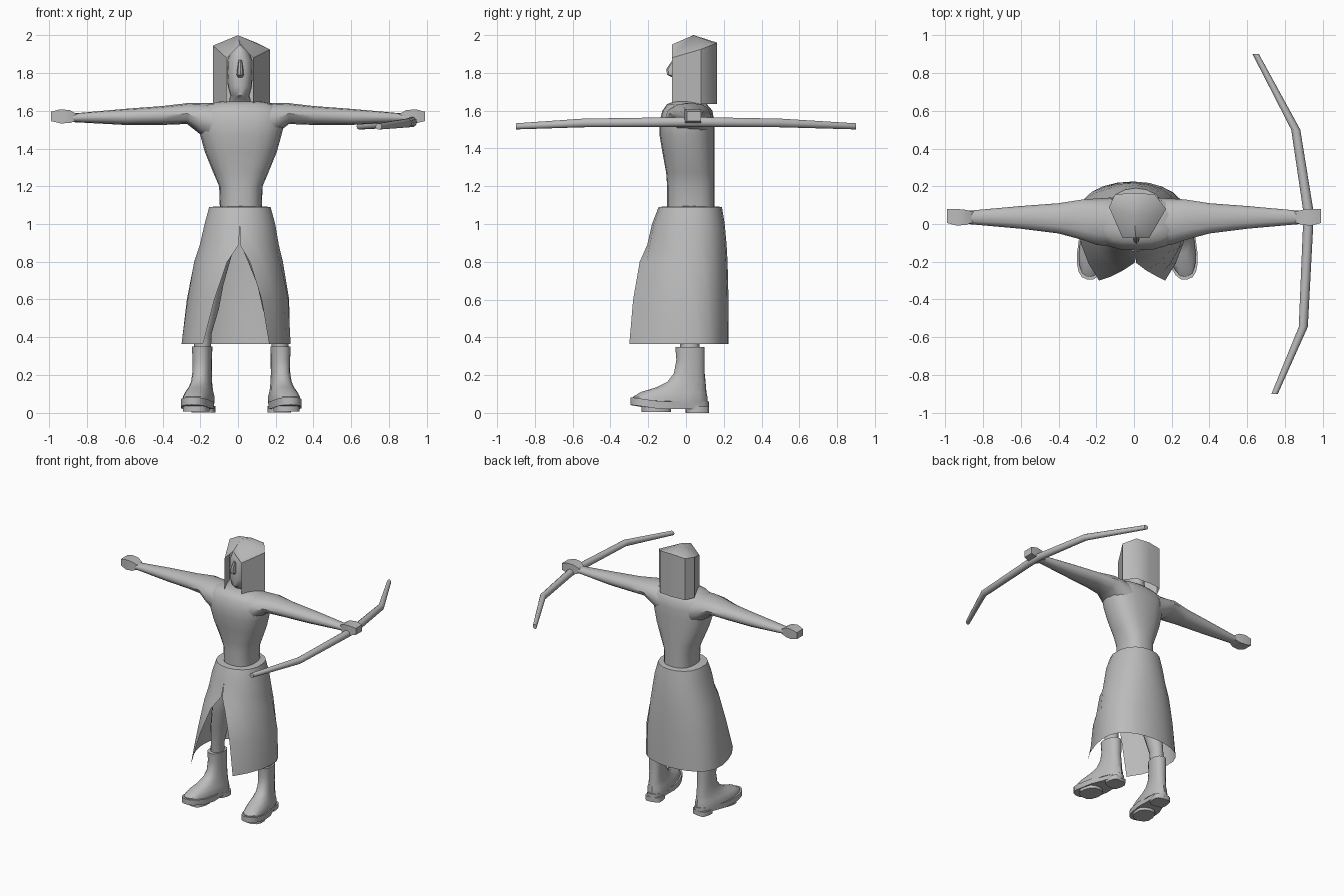
import bpy, bmesh
from math import sin, cos, asin, pi, radians
from mathutils import Vector, Matrix

cube = bpy.data.objects.get("Cube")
if cube:
    bpy.data.objects.remove(cube, do_unlink=True)

grey = bpy.data.materials.new("plain grey")
grey.use_nodes = True
grey.diffuse_color = (0.5, 0.5, 0.5, 1)
for node in grey.node_tree.nodes:
    if node.type == 'BSDF_PRINCIPLED':
        node.inputs["Base Color"].default_value = (0.5, 0.5, 0.5, 1)


def build(name, verts, faces, sharp=40):
    """Make an object, smooth except along edges steeper than the sharp angle."""
    bm = bmesh.new()
    vs = [bm.verts.new(v) for v in verts]
    for f in faces:
        bm.faces.new([vs[i] for i in f])
    bmesh.ops.remove_doubles(bm, verts=bm.verts, dist=0.0005)
    bmesh.ops.recalc_face_normals(bm, faces=bm.faces)
    for f in bm.faces:
        f.smooth = True
    for e in bm.edges:
        e.smooth = len(e.link_faces) == 2 and e.calc_face_angle(0) < radians(sharp)
    mesh = bpy.data.meshes.new(name)
    bm.to_mesh(mesh)
    bm.free()
    mesh.materials.append(grey)
    obj = bpy.data.objects.new(name, mesh)
    bpy.context.collection.objects.link(obj)
    return obj


def power(v, p):
    return (1 if v > 0 else -1) * abs(v) ** p


def ring(c, u, v, n=12, p=1.0, phase=0.0):
    """Superellipse around c spanned by u and v; p=0 with four points is a box."""
    angles = [phase + 2 * pi * i / n for i in range(n)]
    return [Vector(c) + Vector(u) * power(cos(a), p) + Vector(v) * power(sin(a), p)
            for a in angles]


def loft(name, rings, closed=True, sharp=40):
    n = len(rings[0])
    verts = [v for r in rings for v in r]
    faces = []
    for k in range(len(rings) - 1):
        for i in range(n if closed else n - 1):
            j = (i + 1) % n
            faces.append((k * n + i, k * n + j, (k + 1) * n + j, (k + 1) * n + i))
    if closed:
        faces.append(tuple(range(n)))
        faces.append(tuple(range(len(verts) - n, len(verts))))
    return build(name, verts, faces, sharp)


def level(z, x, hw, y0, y1, n=20, p=0.8):
    """Horizontal ring from its half width and front and back limits."""
    return ring((x, (y0 + y1) / 2, z), (hw, 0, 0), (0, (y1 - y0) / 2, 0), n, p)


def across(x, z0, z1, y0, y1, n=12, p=0.9, phase=0.0):
    """Upright ring facing along x."""
    return ring((x, (y0 + y1) / 2, (z0 + z1) / 2), (0, (y1 - y0) / 2, 0),
                (0, 0, (z1 - z0) / 2), n, p, phase)


# Torso, narrow at the waist and wide at the shoulders
loft("torso", [level(z, 0.015, hw, y0, y1) for z, hw, y0, y1 in (
    (1.05, .11, -.10, .15), (1.2, .115, -.10, .15), (1.27, .145, -.105, .15),
    (1.38, .19, -.125, .15), (1.47, .215, -.14, .15), (1.54, .232, -.14, .15),
    (1.6, .225, -.125, .14), (1.635, .18, -.1, .11), (1.65, .1, -.06, .08))])

for s, side in ((1, "left"), (-1, "right")):
    # Arms taper from the shoulder to the wrist
    loft(side + "_arm", [across(s * x, *r) for x, *r in (
        (.12, 1.42, 1.64, -.12, .14), (.2, 1.475, 1.642, -.11, .135),
        (.27, 1.53, 1.64, -.085, .13), (.4, 1.525, 1.625, -.05, .11),
        (.6, 1.525, 1.61, -.025, .095), (.88, 1.54, 1.585, 0, .07))])
    # Closed hands
    loft(side + "_hand", [across(s * x, *r, n=4, p=0, phase=pi / 4) for x, *r in (
        (.85, 1.55, 1.58, .01, .065), (.89, 1.535, 1.603, -.005, .075),
        (.94, 1.533, 1.608, -.008, .08), (.99, 1.545, 1.595, .005, .08))], sharp=25)

    # Legs under the skirt
    foot_x = 0.225 if s > 0 else -0.19
    loft(side + "_leg", [level(z, x, hw, y0, y1, 12, 1) for z, x, hw, y0, y1 in (
        (.3, foot_x, .045, -.03, .07), (.42, foot_x * .97, .045, -.035, .075),
        (.55, foot_x * .85, .06, -.06, .08), (.68, foot_x * .72, .06, -.08, .06),
        (.88, s * .1, .08, -.11, .08), (1.04, s * .08, .07, -.08, .1))])

    # Boots with sole and heel, toes turned slightly outward
    upper = loft(side + "_boot", [level(z, 0, hw, y0, y1, 16, .85) for z, hw, y0, y1 in (
        (.05, .075, -.285, .115), (.085, .075, -.285, .115), (.11, .066, -.245, .11),
        (.135, .058, -.16, .107), (.165, .052, -.1, .105), (.21, .049, -.065, .1),
        (.28, .05, -.052, .1), (.35, .052, -.058, .1))])
    sole = loft(side + "_sole", [
        [Vector((v.x * (.82 if v.y > -.06 else 1), v.y,
                 z + max(0, -.15 - v.y) * .15)) for v in level(z, 0, .083, -.3, .122, 20, .8)]
        for z in (.02, .06)])
    heel = loft(side + "_heel", [level(z, 0, .062, .0, .12, 12, .6) for z in (0, .035)])
    tread = loft(side + "_tread", [level(z, 0, .07, -.24, -.08, 12, .8) for z in (.006, .035)])
    for part in (upper, sole, heel, tread):
        part.data.transform(Matrix.Translation((foot_x, .02, 0))
                            @ Matrix.Rotation(s * radians(10), 4, 'Z')
                            @ Matrix.Translation((0, -.02, 0)))


# Long skirt, split at the front
def skirt_level(z, x, hw, y0, y1, slit, p):
    mid, count = 0.01, 18
    start = asin(slit / hw)
    front = (mid - y0) / cos(start) ** p
    points = []
    for i in range(count + 1):
        a = start + (2 * pi - 2 * start) * i / count
        if cos(a) > 0:
            y = mid - front * cos(a) ** p
        else:
            y = mid + (y1 - mid) * abs(cos(a)) ** .75
        points.append(Vector((x + hw * sin(a), y, z)))
    return points


loft("skirt", [skirt_level(*r) for r in (
    (1.095, .015, .1, -.09, .14, 0, 1), (1.09, .01, .165, -.145, .19, 0, .9),
    (1.0, .01, .19, -.18, .205, 0, .9), (.89, .007, .212, -.205, .215, .003, 1),
    (.8, .003, .235, -.245, .22, .06, 1.1), (.6, 0, .272, -.28, .225, .125, 1.2),
    (.365, -.01, .29, -.3, .225, .175, 1.25))], closed=False)

# Hood: upright panels, an arched opening at the front and a low peaked crown
plan = [(.08, -.075, 1.88), (.17, .08, 1.925), (.11, .157, 1.955), (0, .165, 1.96),
        (-.1, .157, 1.95), (-.133, .09, 1.945), (-.06, -.075, 1.88)]
n = len(plan)
verts = [(x, y, 1.635) for x, y, z in plan] + plan + [(.01, -.075, 1.95), (.0, .04, 2.0)]
arch, peak = 2 * n, 2 * n + 1
faces = [(i, i + 1, n + i + 1, n + i) for i in range(n - 1)]
faces += [(n + i, n + i + 1, peak) for i in range(n - 1)]
faces += [(arch, n, peak), (2 * n - 1, arch, peak)]
build("hood", verts, faces, sharp=48)

# Face and neck inside the hood
loft("face", [level(z, .01, hw, y0, .1, 16, .9) for z, hw, y0 in (
    (1.62, .06, -.01), (1.665, .055, -.03), (1.68, .05, -.06), (1.73, .064, -.068),
    (1.8, .068, -.066), (1.87, .066, -.06), (1.92, .045, -.05), (1.945, .015, -.03))])
loft("nose", [level(z, .012, hw, y0, -.04, 8, 1) for z, hw, y0 in (
    (1.775, .012, -.07), (1.79, .019, -.1), (1.82, .016, -.105), (1.87, .009, -.07))])

# Bow held crosswise in the left hand
loft("bow", [ring((x, y, z), (r, 0, 0), (0, 0, r), 10) for x, y, z, r in (
    (.645, .9, 1.517, .017), (.857, .5, 1.535, .024), (.922, .08, 1.54, .027),
    (.922, -.02, 1.54, .027), (.897, -.545, 1.535, .024), (.745, -.9, 1.517, .017))])
